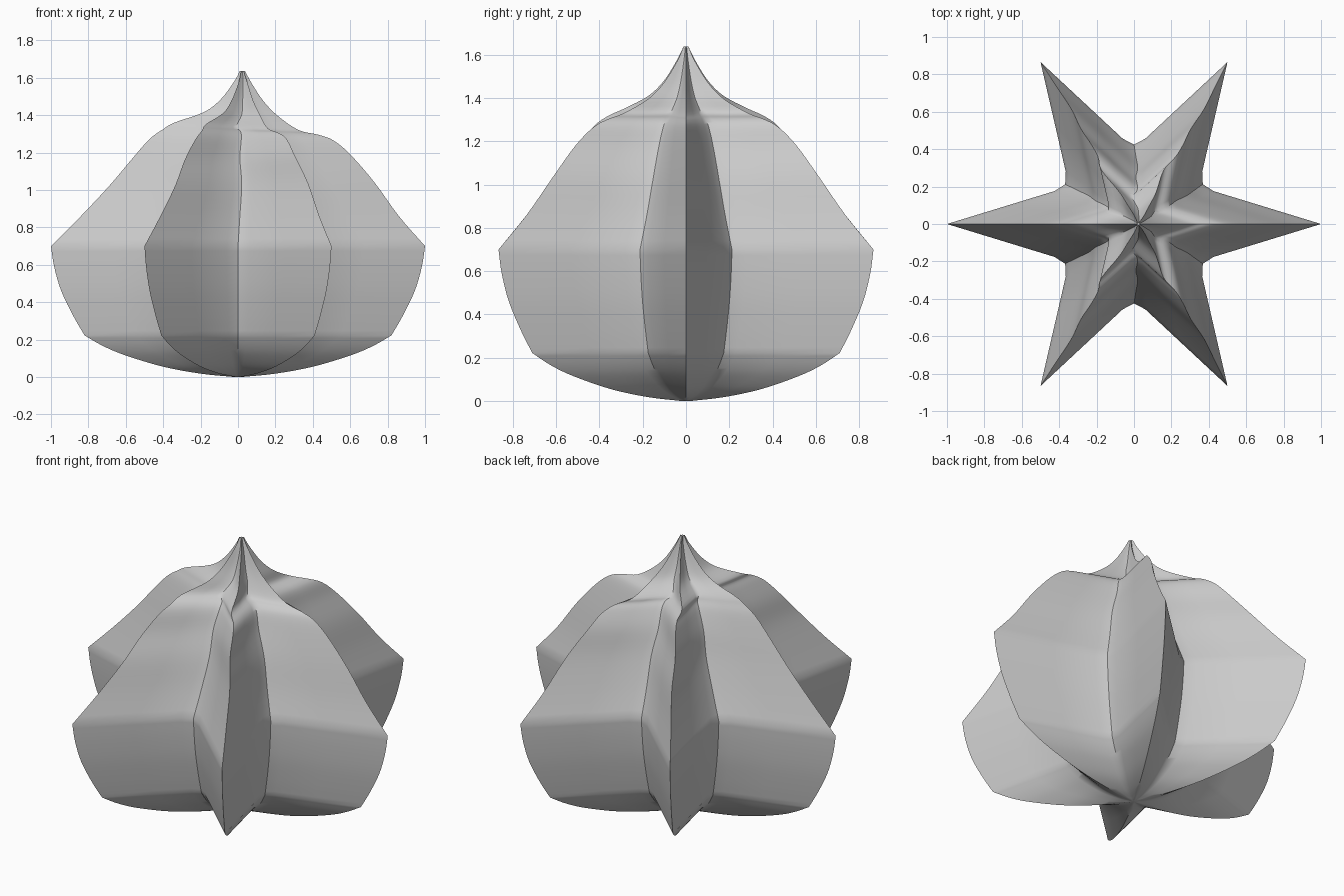
import bpy, bmesh, math
from mathutils import Vector

if "Cube" in bpy.data.objects:
    bpy.data.objects.remove(bpy.data.objects["Cube"], do_unlink=True)

grey = bpy.data.materials.new("plain_grey")
grey.use_nodes = True
grey.diffuse_color = (0.6, 0.6, 0.6, 1)
grey.node_tree.nodes["Principled BSDF"].inputs["Base Color"].default_value = (0.6, 0.6, 0.6, 1)


def star_outline():
    """Unit six-pointed star with sharp tips and softened valleys."""
    pts = []
    for i in range(6):
        a = math.radians(60 * i)
        tip = Vector((math.cos(a), math.sin(a)))
        nxt = Vector((math.cos(a + math.pi / 3), math.sin(a + math.pi / 3)))
        mid = (tip + nxt).normalized()
        valley = mid * 0.40
        pts += [tip, valley.lerp(tip, 0.5), valley.lerp(tip, 0.12), mid * 0.425,
                valley.lerp(nxt, 0.12), valley.lerp(nxt, 0.5)]
    return pts


def smooth_path(keys, steps=4):
    """Catmull-Rom curve through section keys (left x, left z, right x, right z)."""
    k = [Vector(p) for p in keys]
    k = [2 * k[0] - k[1]] + k + [2 * k[-1] - k[-2]]
    out = []
    for a, b, c, d in zip(k, k[1:], k[2:], k[3:]):
        for s in range(steps):
            t = s / steps
            out.append(0.5 * (2 * b + (c - a) * t + (2 * a - 5 * b + 4 * c - d) * t ** 2
                              + (3 * b - a - 3 * c + d) * t ** 3))
    return out + [k[-2]]


def even(pairs):
    return [(-x, z, x, z) for x, z in pairs]


# Base, belly and leaning shoulder, creased where they meet
base = even([(.02, 0), (.2, .018), (.4, .055), (.6, .115), (.72, .165), (.82, .222)])
belly = even([(.82, .222), (.88, .325), (.945, .46), (.983, .59), (1, .7)])
shoulder = [(-1, .7, 1, .7), (-.84, .86, .86, .86), (-.69, 1.02, .73, 1.04),
            (-.58, 1.15, .6, 1.19), (-.475, 1.27, .51, 1.265), (-.4, 1.325, .43, 1.295),
            (-.34, 1.36, .325, 1.32), (-.18, 1.417, .22, 1.39), (-.09, 1.487, .14, 1.47),
            (-.02, 1.58, .075, 1.567), (.01, 1.637, .037, 1.637)]
sections = smooth_path(base) + smooth_path(belly)[1:] + smooth_path(shoulder)[1:]

# Loft the star through all sections
bm = bmesh.new()
outline = star_outline()
rings = []
for lx, lz, rx, rz in sections:
    half = (rx - lx) / 2
    rings.append([bm.verts.new((lx + (rx - lx) * (p.x + 1) / 2, p.y * half,
                                lz + (rz - lz) * (p.x + 1) / 2)) for p in outline])
n = len(outline)
for low, high in zip(rings, rings[1:]):
    for i in range(n):
        j = (i + 1) % n
        bm.faces.new((low[i], low[j], high[j], high[i]))
bm.faces.new(rings[0][::-1])
bm.faces.new(rings[-1])
bmesh.ops.recalc_face_normals(bm, faces=bm.faces)

mesh = bpy.data.meshes.new("star_body")
bm.to_mesh(mesh)
bm.free()
mesh.materials.append(grey)
body = bpy.data.objects.new("star_body", mesh)
bpy.context.collection.objects.link(body)

# Smooth flanks, sharp ridges
bpy.ops.object.select_all(action='DESELECT')
body.select_set(True)
bpy.context.view_layer.objects.active = body
bpy.ops.object.shade_smooth_by_angle(angle=math.radians(40))
